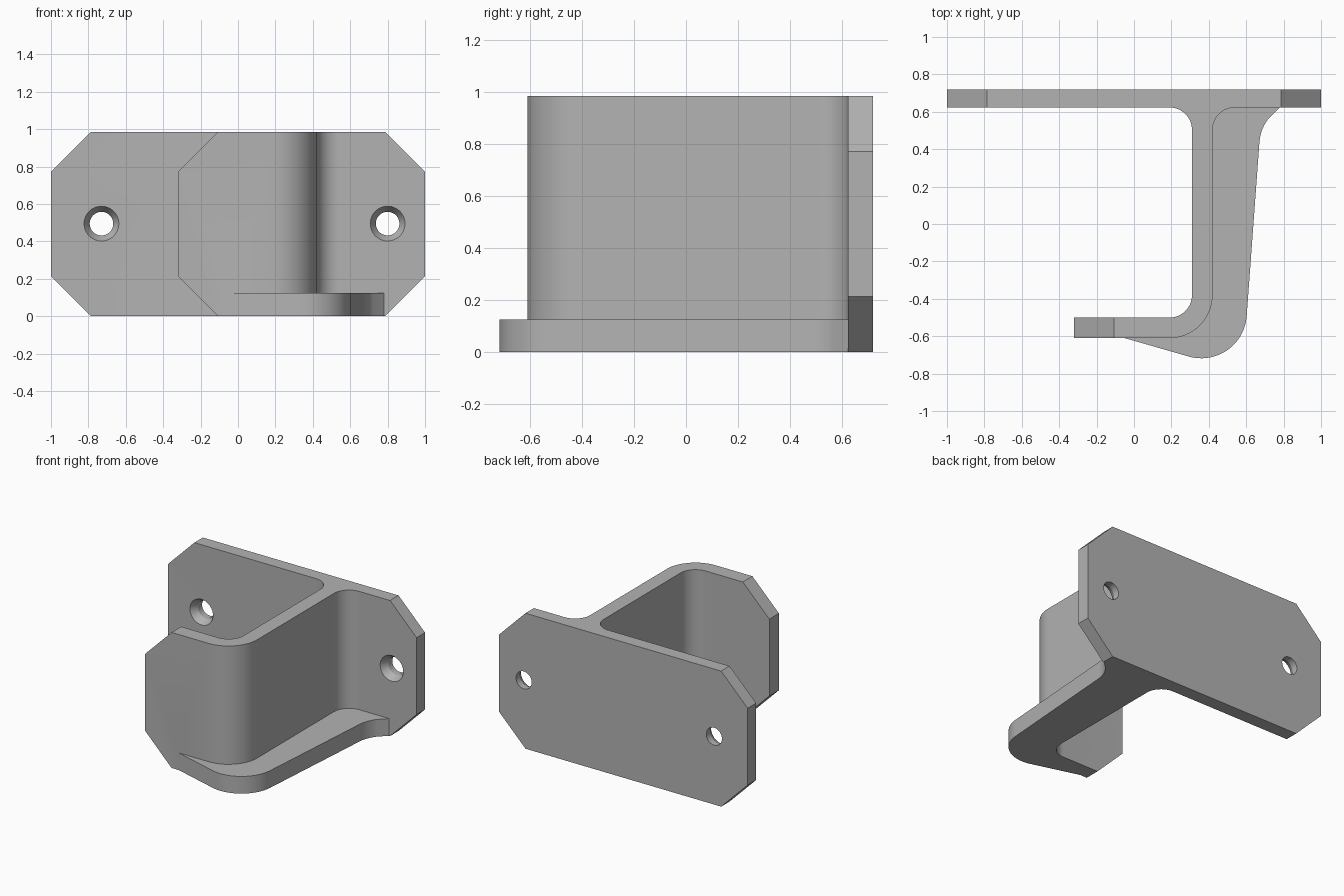
import bpy, bmesh
from math import sin, cos, radians, pi
from mathutils import Matrix, Vector

if "Cube" in bpy.data.objects:
    bpy.data.objects.remove(bpy.data.objects["Cube"], do_unlink=True)

HEIGHT = 0.985
BACK, PLATE_FRONT = 0.72, 0.623
CHAMFER = 0.213

metal = bpy.data.materials.new("plain grey")
metal.use_nodes = True
grey = (0.45, 0.45, 0.45, 1)
metal.diffuse_color = grey
metal.node_tree.nodes["Principled BSDF"].inputs["Base Color"].default_value = grey


def finish(name, bm):
    bmesh.ops.recalc_face_normals(bm, faces=bm.faces)
    mesh = bpy.data.meshes.new(name)
    bm.to_mesh(mesh)
    bm.free()
    mesh.materials.append(metal)
    obj = bpy.data.objects.new(name, mesh)
    bpy.context.collection.objects.link(obj)
    return obj


def prism(name, points, low, high, axis="Z"):
    """Extrude a closed outline along Z (points are x, y) or Y (points are x, z)."""
    def place(a, b, t):
        return (a, b, t) if axis == "Z" else (a, t, b)
    bm = bmesh.new()
    face = bm.faces.new([bm.verts.new(place(a, b, low)) for a, b in points])
    new = bmesh.ops.extrude_face_region(bm, geom=[face])["geom"]
    verts = [g for g in new if isinstance(g, bmesh.types.BMVert)]
    bmesh.ops.translate(bm, verts=verts, vec=Vector(place(0, 0, high - low)))
    return finish(name, bm)


def arc(cx, cy, r, start, end, steps=16):
    angles = [radians(start + (end - start) * i / steps) for i in range(steps + 1)]
    return [(cx + r * cos(a), cy + r * sin(a)) for a in angles]


def combine(target, tool, operation):
    mod = target.modifiers.new(operation.title(), "BOOLEAN")
    mod.operation = operation
    mod.solver = "EXACT"
    mod.object = tool
    bpy.context.view_layer.objects.active = target
    bpy.ops.object.modifier_apply(modifier=mod.name)
    bpy.data.objects.remove(tool, do_unlink=True)


# Bent web: front flange, upright wall and fillets running into the plate
outline = [(-0.32, -0.61), (-0.32, -0.5)]
outline += arc(0.19, -0.38, 0.12, -90, 0)
outline += arc(0.19, PLATE_FRONT - 0.12, 0.12, 0, 90)
outline += [(0.19, 0.67), (0.54, 0.67)]
outline += arc(0.54, PLATE_FRONT - 0.12, 0.12, 90, 180)
outline += arc(0.19, -0.38, 0.23, 0, -90)
bracket = prism("mounting_bracket", outline, 0, HEIGHT)

# Clipped outer corners of the front flange
for edge, inward in ((0, 1), (HEIGHT, -1)):
    corner = [(-0.32 + CHAMFER, edge), (-0.32, edge + inward * CHAMFER),
              (-0.5, edge + inward * CHAMFER), (-0.5, edge - inward * 0.2),
              (-0.32 + CHAMFER, edge - inward * 0.2)]
    combine(bracket, prism("corner_cutter", corner, -0.8, -0.3, "Y"), "DIFFERENCE")

# Foot ledge wrapping round the outside of the web
ledge = [(0.36, -0.45), (0.19, -0.55), (-0.03, -0.605), (-0.05, -0.61)]
ledge += arc(0.36, -0.475, 0.243, -106, -4, 24)
ledge += arc(0.905, 0.42, 0.235, 176, 142, 10)
ledge += [(0.78, PLATE_FRONT), (0.78, 0.67), (0.36, 0.67)]
combine(bracket, prism("foot_ledge", ledge, 0, 0.125), "UNION")

# Back plate with clipped corners
inner = 1 - CHAMFER
plate = [(-inner, 0), (inner, 0), (1, CHAMFER), (1, HEIGHT - CHAMFER),
         (inner, HEIGHT), (-inner, HEIGHT), (-1, HEIGHT - CHAMFER), (-1, CHAMFER)]
combine(bracket, prism("back_plate", plate, PLATE_FRONT, BACK, "Y"), "UNION")


# Countersunk screw holes
def drill(x, y, r_front, r_back, depth):
    bm = bmesh.new()
    matrix = Matrix.Translation((x, y + depth / 2, 0.495)) @ Matrix.Rotation(-pi / 2, 4, "X")
    bmesh.ops.create_cone(bm, cap_ends=True, segments=48, radius1=r_front,
                          radius2=r_back, depth=depth, matrix=matrix)
    combine(bracket, finish("drill_cutter", bm), "DIFFERENCE")


for x in (-0.73, 0.8):
    drill(x, PLATE_FRONT - 0.05, 0.063, 0.063, 0.25)
    drill(x, PLATE_FRONT - 0.02, 0.105, 0.06, 0.075)

# Smooth bends, crisp edges
bpy.ops.object.select_all(action="DESELECT")
bracket.select_set(True)
bpy.context.view_layer.objects.active = bracket
bpy.ops.object.shade_smooth_by_angle(angle=radians(25))
